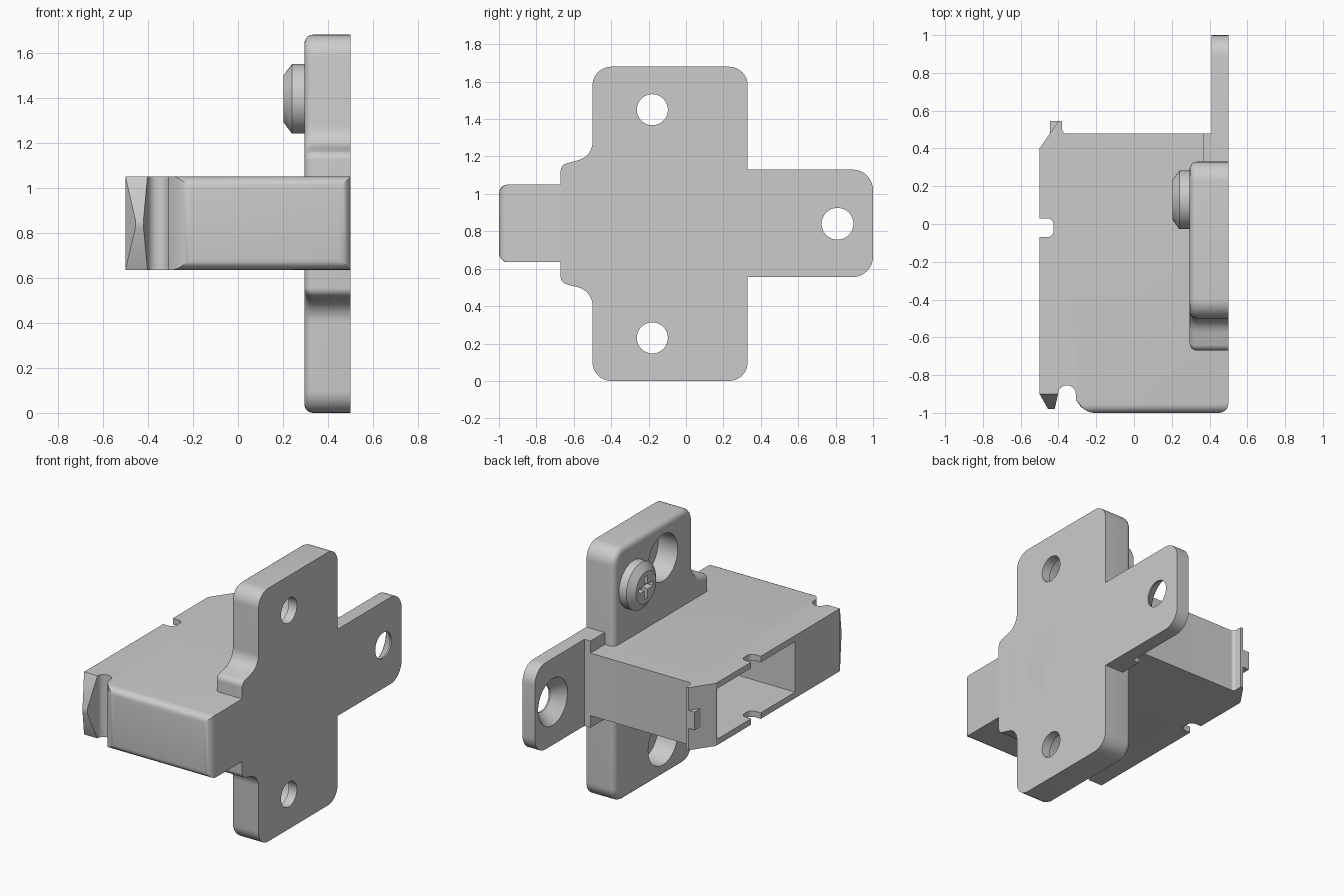
import bpy, bmesh
from math import cos, sin, pi, tan, radians
from mathutils import Vector

if "Cube" in bpy.data.objects:
    bpy.data.objects.remove(bpy.data.objects["Cube"])

MID = 0.84  # height of the symmetry plane


def rounded(pts, seg=8):
    """2D outline from (a, b[, radius]) corners."""
    out = []
    for i, c in enumerate(pts):
        p = Vector(c[:2])
        if len(c) < 3:
            out.append(p)
            continue
        r = c[2]
        u = (Vector(pts[i - 1][:2]) - p).normalized()
        v = (Vector(pts[(i + 1) % len(pts)][:2]) - p).normalized()
        half = u.angle(v) / 2
        mid = p + (u + v).normalized() * r / sin(half)
        s = p + u * r / tan(half) - mid
        e = p + v * r / tan(half) - mid
        for k in range(seg + 1):
            t, w = k / seg, pi - 2 * half
            out.append(mid + (s * sin((1 - t) * w) + e * sin(t * w)) / sin(w))
    return out


def finish(name, bm):
    bmesh.ops.recalc_face_normals(bm, faces=bm.faces)
    me = bpy.data.meshes.new(name)
    bm.to_mesh(me)
    bm.free()
    ob = bpy.data.objects.new(name, me)
    bpy.context.collection.objects.link(ob)
    return ob


def prism(name, pts, axis, lo, hi, bevel=0, pick=None):
    """Extrude an outline along x or z, rounding the edges chosen by pick."""
    bm = bmesh.new()
    rings = []
    for h in (lo, hi):
        rings.append([bm.verts.new((h, p[0], p[1]) if axis == 'x' else (p[0], p[1], h))
                      for p in rounded(pts)])
        bm.faces.new(rings[-1])
    n = len(rings[0])
    for i in range(n):
        j = (i + 1) % n
        bm.faces.new((rings[0][i], rings[0][j], rings[1][j], rings[1][i]))
    if bevel:
        bmesh.ops.recalc_face_normals(bm, faces=bm.faces)
        edges = [e for e in bm.edges if all(pick(v.co) for v in e.verts)]
        bmesh.ops.bevel(bm, geom=edges, offset=bevel, segments=5, profile=0.5,
                        affect='EDGES', clamp_overlap=False)
    return finish(name, bm)


def lathe_x(name, rings, y, z, n=48):
    """Round part along x from (x, radius) stations."""
    bm = bmesh.new()
    loops = [[bm.verts.new((x, y + r * cos(2 * pi * k / n), z + r * sin(2 * pi * k / n)))
              for k in range(n)] for x, r in rings]
    bm.faces.new(loops[0])
    bm.faces.new(loops[-1])
    for a, b in zip(loops, loops[1:]):
        for k in range(n):
            bm.faces.new((a[k], a[(k + 1) % n], b[(k + 1) % n], b[k]))
    return finish(name, bm)


def rect(a0, a1, b0, b1):
    return [(a0, b0), (a1, b0), (a1, b1), (a0, b1)]


def cut(ob, *cutters):
    for c in cutters:
        m = ob.modifiers.new('cut', 'BOOLEAN')
        m.operation, m.solver, m.object = 'DIFFERENCE', 'EXACT', c
        bpy.context.view_layer.objects.active = ob
        bpy.ops.object.modifier_apply(modifier=m.name)
        bpy.data.objects.remove(c)


# Mounting plate with two counterbored holes
top = [(-0.67, 1.155, 0.04), (-0.5, 1.2, 0.1), (-0.5, 1.68, 0.1), (0.33, 1.68, 0.1)]
low = [(y, 2 * MID - z, r) for y, z, r in reversed(top)]
plate = prism('mounting_plate', top + low, 'x', 0.295, 0.5, 0.038, lambda c: c.x < 0.3)
for z in (1.45, 0.23):
    cut(plate, lathe_x('hole', [(0.2, 0.155), (0.44, 0.155), (0.44, 0.083), (0.6, 0.083)], -0.18, z))

# Side tab with countersunk hole, and its thicker root
tab = prism('side_tab', [(0.3, 0.555), (1, 0.555, 0.11), (1, 1.13, 0.11), (0.3, 1.13)],
            'x', 0.41, 0.5)
cut(tab, lathe_x('sink', [(0.39, 0.155), (0.412, 0.155), (0.49, 0.085), (0.6, 0.085)], 0.81, MID))
prism('tab_root', rect(0.3, 0.48, 0.555, 1.13), 'x', 0.365, 0.499)

# Box body: outline carries the snap notches, front edges are rounded
outline = [(0.5, -1), (0.5, 0.48), (-0.38, 0.48, 0.02), (-0.38, 0.545), (-0.4, 0.545),
           (-0.5, 0.4), (-0.5, 0.03), (-0.425, 0.03, 0.035), (-0.425, -0.07, 0.035),
           (-0.5, -0.07), (-0.5, -0.9), (-0.402, -0.9), (-0.402, -0.855, 0.045),
           (-0.308, -0.855, 0.045), (-0.308, -0.93), (-0.26, -1)]
body = prism('box_body', outline, 'z', 0.635, 1.05, 0.05,
             lambda c: c.y < -0.999)
cavity = [(-0.6, 0.39), (-0.5, 0.39), (-0.45, 0.435), (0.28, 0.435), (0.28, -0.43), (-0.6, -0.43)]
cut(body, prism('cavity', cavity, 'z', 0.675, 1.01))

# Small catch on the rear flap
prism('catch', rect(-0.445, -0.381, 0.46, 0.545), 'z', 0.78, 0.9)

# Wedge nose at the front corner
bm = bmesh.new()
for x, y, z in [(-0.5, -0.9, 1.05), (-0.402, -0.9, 1.05), (-0.5, -0.9, 0.635), (-0.402, -0.9, 0.635),
                (-0.455, -0.98, 0.855), (-0.42, -0.98, 0.855),
                (-0.455, -0.98, 0.825), (-0.42, -0.98, 0.825)]:
    bm.verts.new((x, y, z))
bmesh.ops.convex_hull(bm, input=bm.verts)
finish('wedge_nose', bm)

# Screw with cross recess
sy, sz = 0.128, 1.395
screw = lathe_x('screw', [(0.32, 0.155), (0.24, 0.155), (0.203, 0.105)], sy, sz)
a, b = 0.075, 0.016
plus = [(a, -b), (a, b), (b, b), (b, a), (-b, a), (-b, b),
        (-a, b), (-a, -b), (-b, -b), (-b, -a), (b, -a), (b, -b)]
cut(screw, prism('cross', [(sy + p, sz + q) for p, q in plus], 'x', 0.15, 0.25))

# Smooth shading with sharp edges
for ob in list(bpy.context.scene.objects):
    bpy.ops.object.select_all(action='DESELECT')
    ob.select_set(True)
    bpy.context.view_layer.objects.active = ob
    bpy.ops.object.shade_smooth_by_angle(angle=radians(25))
